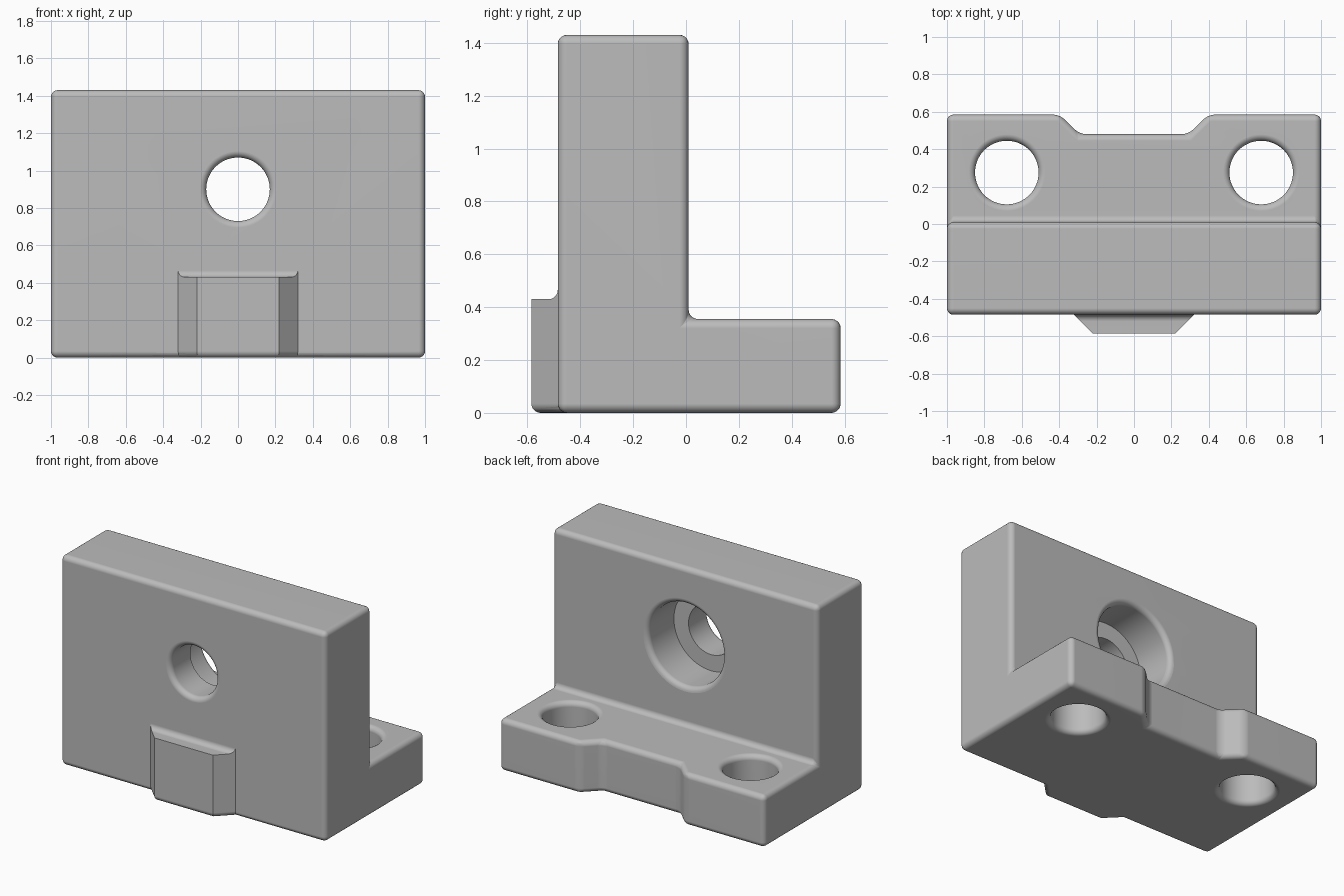
import bpy, bmesh, math
from mathutils import Matrix, Vector

if "Cube" in bpy.data.objects:
    bpy.data.objects.remove(bpy.data.objects["Cube"])

FILLET = 0.035
FRONT, WALL_BACK, BASE_BACK = -0.485, 0.01, 0.585
TOP, BASE_TOP = 1.43, 0.355

grey = bpy.data.materials.new("neutral grey")
grey.use_nodes = True
grey.diffuse_color = (0.5, 0.5, 0.5, 1)
grey.node_tree.nodes["Principled BSDF"].inputs["Base Color"].default_value = (0.5, 0.5, 0.5, 1)


def make_object(name, bm):
    bmesh.ops.recalc_face_normals(bm, faces=bm.faces)
    mesh = bpy.data.meshes.new(name)
    bm.to_mesh(mesh)
    bm.free()
    mesh.materials.append(grey)
    obj = bpy.data.objects.new(name, mesh)
    bpy.context.collection.objects.link(obj)
    return obj


def prism(points, direction):
    """Extrude a closed outline of 3D points along a direction."""
    bm = bmesh.new()
    face = bm.faces.new([bm.verts.new(p) for p in points])
    out = bmesh.ops.extrude_face_region(bm, geom=[face])
    moved = [v for v in out["geom"] if isinstance(v, bmesh.types.BMVert)]
    bmesh.ops.translate(bm, verts=moved, vec=direction)
    bmesh.ops.recalc_face_normals(bm, faces=bm.faces)
    return bm


def arc(cx, cy, r, start, end, steps=5):
    angles = [math.radians(start + (end - start) * i / steps) for i in range(steps + 1)]
    return [(cx + r * math.cos(a), cy + r * math.sin(a)) for a in angles]


def lathe(name, profile, matrix):
    """Spin (radius, height) points about the z axis, then place the result."""
    bm = bmesh.new()
    verts = [bm.verts.new((r, 0, z)) for r, z in profile]
    edges = [bm.edges.new(pair) for pair in zip(verts, verts[1:])]
    bmesh.ops.spin(bm, geom=verts + edges, cent=(0, 0, 0), axis=(0, 0, 1),
                   angle=math.tau, steps=64)
    bmesh.ops.remove_doubles(bm, verts=bm.verts, dist=0.0001)
    bmesh.ops.transform(bm, matrix=matrix, verts=bm.verts)
    return make_object(name, bm)


def apply(obj, mod):
    bpy.context.view_layer.objects.active = obj
    bpy.ops.object.modifier_apply(modifier=mod.name)


def combine(obj, other, operation):
    mod = obj.modifiers.new("combine", "BOOLEAN")
    mod.operation, mod.solver, mod.object = operation, "EXACT", other
    apply(obj, mod)
    bpy.data.objects.remove(other)


# L-shaped body with a tapered notch in the back of the base
outline = [(FRONT, 0), (BASE_BACK, 0), (BASE_BACK, BASE_TOP),
           (WALL_BACK, BASE_TOP), (WALL_BACK, TOP), (FRONT, TOP)]
bracket = make_object("bracket", prism([(-1, y, z) for y, z in outline], (2, 0, 0)))
notch = [(-0.5, 0.685), (-0.29, 0.48), (0.29, 0.48), (0.5, 0.685)]
combine(bracket, make_object("notch_cutter",
        prism([(x, y, -0.2) for x, y in notch], (0, 0, 1))), "DIFFERENCE")

# Round every edge, inner corner included
bevel = bracket.modifiers.new("fillets", "BEVEL")
bevel.width, bevel.segments = FILLET, 5
bevel.limit_method, bevel.angle_limit = "ANGLE", math.radians(30)
apply(bracket, bevel)

# Tapered locating key on the front, rounded underneath
plan = [(-0.32, -0.3), (-0.32, FRONT), (-0.22, -0.585),
        (0.22, -0.585), (0.32, FRONT), (0.32, -0.3)]
bm = prism([(x, y, 0) for x, y in plan], (0, 0, 0.6))
low = [e for e in bm.edges if all(v.co.z < 0.01 for v in e.verts)
       and min(v.co.y for v in e.verts) < FRONT - 0.05]
bmesh.ops.bevel(bm, geom=low, offset=FILLET, segments=5, profile=0.5, affect="EDGES")
key = make_object("locating_key", bm)

# Key top flows up into the wall through a concave fillet
cove = arc(FRONT - FILLET, 0.43 + FILLET, FILLET, -90, 0)
side = [(-0.7, -0.1), (-0.7, 0.43)] + cove + [(-0.2, 0.43 + FILLET), (-0.2, -0.1)]
combine(key, make_object("key_trim",
        prism([(-0.6, y, z) for y, z in side], (1.2, 0, 0))), "INTERSECT")
combine(bracket, key, "UNION")


def flare(r, z, up):
    """Rounded mouth of a hole that opens at height z."""
    if up:
        return arc(r + FILLET, z - FILLET, FILLET, 180, 90) + [(r + FILLET, z + 0.1), (0, z + 0.1)]
    return [(0, z - 0.1), (r + FILLET, z - 0.1)] + arc(r + FILLET, z + FILLET, FILLET, 270, 180)


# Mounting holes through the base
for x in (-0.68, 0.68):
    profile = flare(0.17, 0, False) + flare(0.17, BASE_TOP, True)
    combine(bracket, lathe("base_hole_cutter", profile,
            Matrix.Translation((x, 0.275, 0))), "DIFFERENCE")

# Counterbored hole through the wall, wide side at the back
profile = (flare(0.17, FRONT, False) + [(0.17, -0.27), (0.28, -0.27)]
           + flare(0.28, WALL_BACK, True))
place = Matrix.Translation((0, 0, 0.9)) @ Matrix.Rotation(-math.pi / 2, 4, "X")
combine(bracket, lathe("wall_hole_cutter", profile, place), "DIFFERENCE")

# Smooth fillets, flat faces kept true
bpy.ops.object.select_all(action="DESELECT")
bracket.select_set(True)
bpy.context.view_layer.objects.active = bracket
bpy.ops.object.shade_smooth_by_angle(angle=math.radians(30))
weighted = bracket.modifiers.new("weighted normals", "WEIGHTED_NORMAL")
weighted.keep_sharp = True
